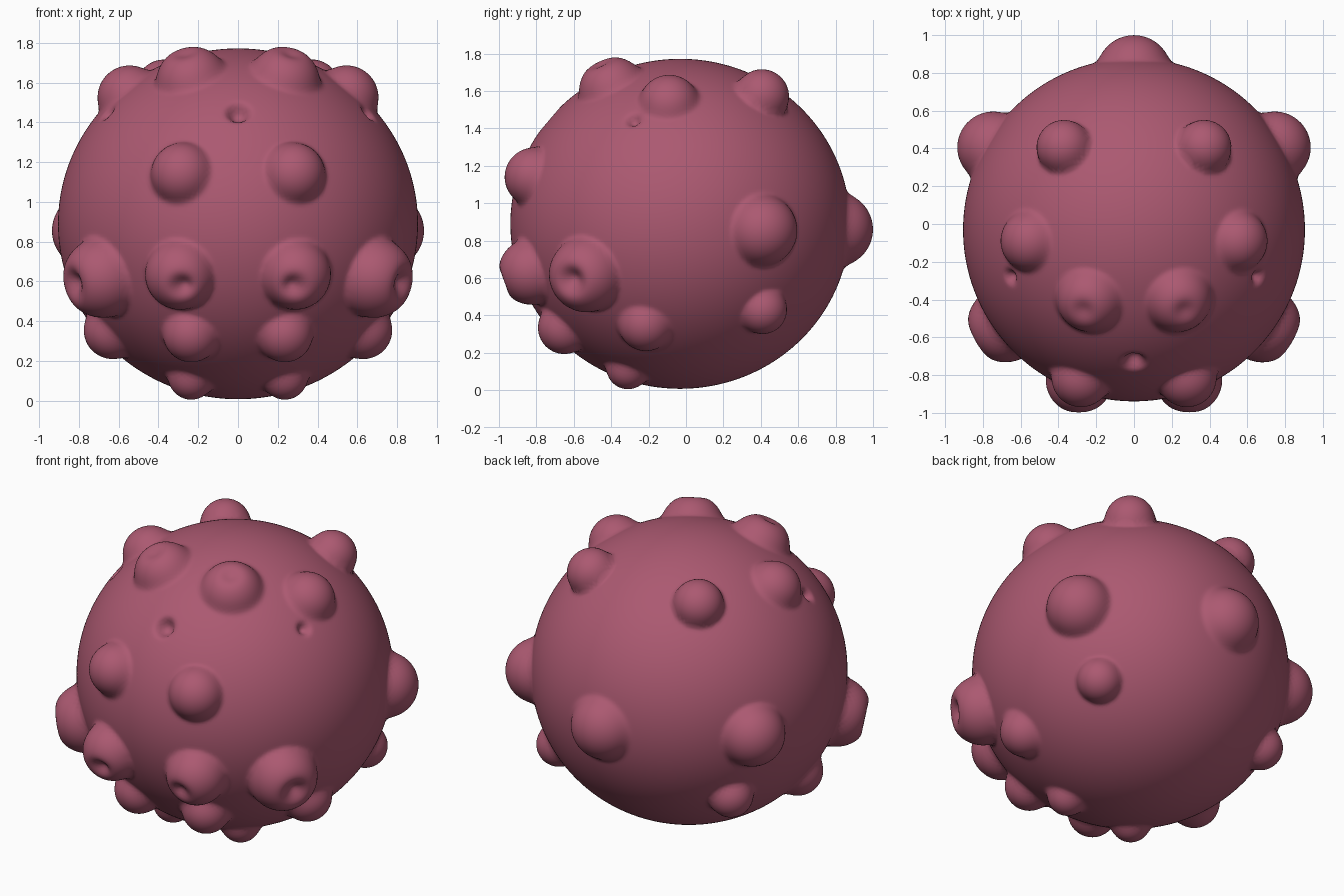
import bpy, bmesh, math
from mathutils import Vector

if "Cube" in bpy.data.objects:
    bpy.data.objects.remove(bpy.data.objects["Cube"])

CENTRE = Vector((0, -0.031, 0.89))
RADII = Vector((0.905, 0.908, 0.882))

# round bumps: x, y, z, radius (mirrored in x)
BUMPS = [
    (0.28, -0.812, 1.14, 0.158),   # upper front
    (0.29, -0.825, 0.635, 0.178),  # dimpled mid front
    (0.68, -0.53, 0.62, 0.203),    # dimpled front side
    (0.235, -0.65, 0.335, 0.142),  # low front
    (0.63, -0.215, 0.355, 0.146),  # low side
    (0.235, -0.31, 0.122, 0.117),  # underside front
    (0.60, 0.41, 0.43, 0.13),      # low back
    (0.745, 0.405, 0.855, 0.191),  # side back
    (0.0, 0.80, 0.86, 0.20),       # back middle
    (0.37, 0.405, 1.57, 0.147),    # top back
    (0.545, -0.09, 1.525, 0.162),  # top side
    (0.23, -0.39, 1.60, 0.182),    # dimpled top front
]
# dimples: x, y, z, width, depth, falloff power (mirrored in x)
DIMPLES = [
    (0.285, -0.99, 0.575, 0.05, 0.06, 2),
    (0.81, -0.60, 0.595, 0.065, 0.08, 2),
    (0.27, -0.46, 1.75, 0.055, 0.03, 2),
    (0.0, -0.73, 1.45, 0.05, 0.06, 4),
    (0.655, -0.28, 1.445, 0.032, 0.045, 3),
]


def mirrored(rows):
    out = []
    for row in rows:
        out.append(row)
        if row[0] > 0:
            out.append((-row[0],) + row[1:])
    return out


def smooth_max(a, b, k=0.04):
    h = max(k - abs(a - b), 0) / k
    return max(a, b) + h * h * k / 4


bumps = [(Vector(b[:3]) - CENTRE, b[3]) for b in mirrored(BUMPS)]
dimples = [(Vector(d[:3]) - CENTRE, *d[3:]) for d in mirrored(DIMPLES)]

# body: fine ball pushed out by bumps and in by dimples
bm = bmesh.new()
bmesh.ops.create_icosphere(bm, subdivisions=7, radius=1)
for v in bm.verts:
    d = v.co.normalized()
    r = 1 / math.sqrt(sum((d[i] / RADII[i]) ** 2 for i in range(3)))
    for c, rad in bumps:
        along = d.dot(c)
        gap = rad * rad - (c.length_squared - along * along)
        if along > 0 and gap > 0:
            r = smooth_max(r, along + math.sqrt(gap))
    p = d * r
    for c, w, depth, power in dimples:
        # measured across the surface only
        dist = (p - d * p.dot(d) - (c - d * c.dot(d))).length
        if c.dot(d) > 0 and dist < 3 * w:
            r -= depth * math.exp(-(dist / w) ** power)
    v.co = CENTRE + d * r
for f in bm.faces:
    f.smooth = True
mesh = bpy.data.meshes.new("bumpy_ball")
bm.to_mesh(mesh)
bm.free()
ball = bpy.data.objects.new("bumpy_ball", mesh)
bpy.context.collection.objects.link(ball)

# soften the joins
soft = ball.modifiers.new("soften", 'SMOOTH')
soft.factor = 0.5
soft.iterations = 2

# colour
mat = bpy.data.materials.new("dusty_rose")
mat.diffuse_color = (0.41, 0.10, 0.165, 1)
mat.use_nodes = True
mat.node_tree.nodes["Principled BSDF"].inputs["Base Color"].default_value = mat.diffuse_color
mesh.materials.append(mat)
